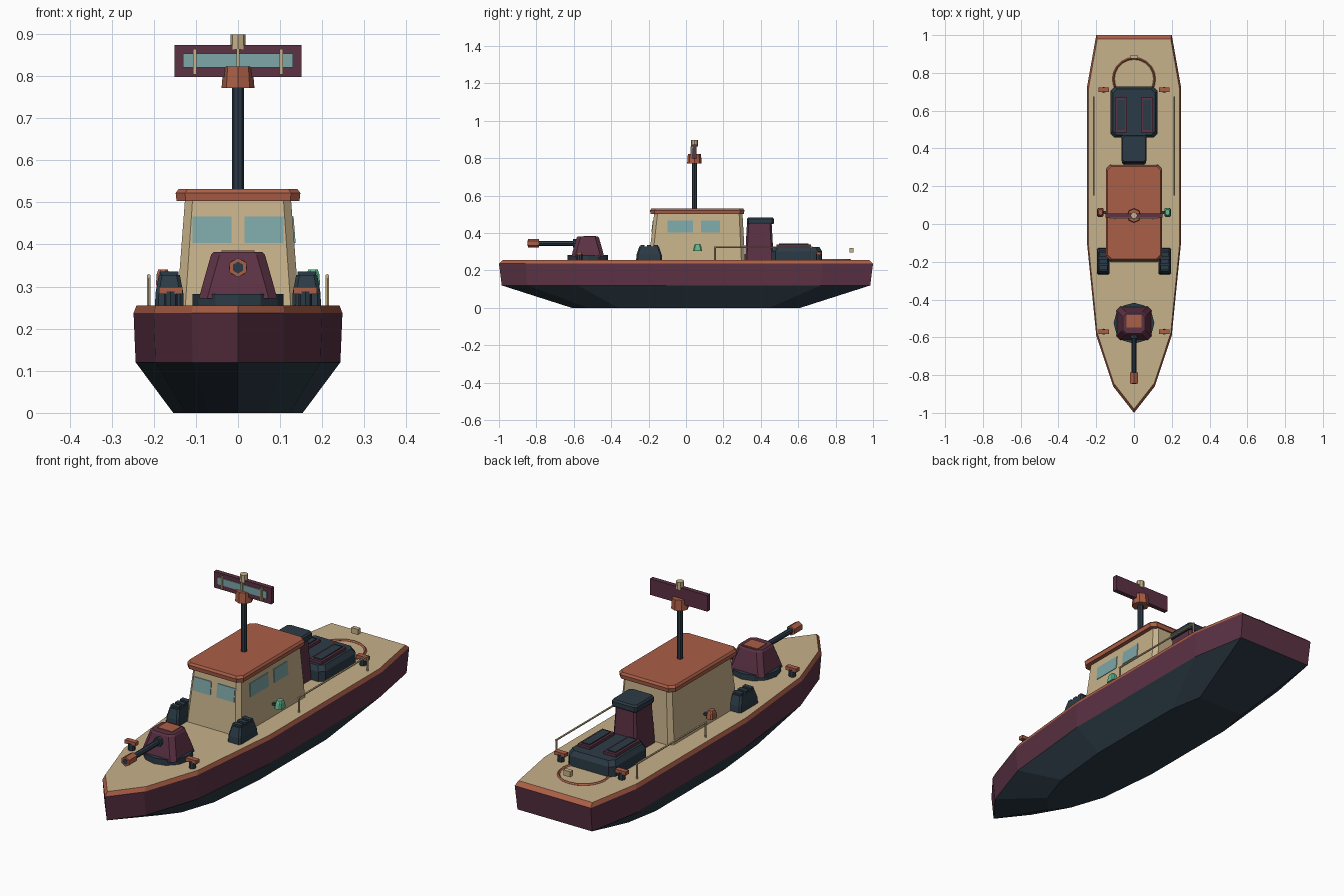
import bpy, bmesh, math
from mathutils import Vector, Matrix

cube = bpy.data.objects.get("Cube")
if cube:
    bpy.data.objects.remove(cube, do_unlink=True)


def material(name, *srgb):
    col = [(c / 255 / 12.92 if c < 11 else ((c / 255 + 0.055) / 1.055) ** 2.4) for c in srgb] + [1]
    m = bpy.data.materials.new(name)
    m.use_nodes = True
    m.diffuse_color = col
    m.node_tree.nodes["Principled BSDF"].inputs["Base Color"].default_value = col
    return m


TAN = material("sand tan", 199, 178, 138)
ORANGE = material("rust orange", 170, 94, 70)
MAROON = material("dark maroon", 92, 50, 68)
NAVY = material("dark navy", 44, 59, 70)
TEAL = material("glass teal", 126, 167, 168)
GREEN = material("lamp green", 100, 188, 145)


def finish(name, bm, mats):
    bmesh.ops.recalc_face_normals(bm, faces=bm.faces)
    me = bpy.data.meshes.new(name)
    bm.to_mesh(me)
    bm.free()
    ob = bpy.data.objects.new(name, me)
    bpy.context.collection.objects.link(ob)
    for m in mats:
        me.materials.append(m)
    return ob


def loft(name, rings, mats, bands=None, top=0):
    """Skin between equal-length rings; bands gives a material slot per band."""
    bm = bmesh.new()
    vs = [[bm.verts.new(p) for p in ring] for ring in rings]
    n = len(vs[0])
    for k in range(len(vs) - 1):
        for i in range(n):
            j = (i + 1) % n
            f = bm.faces.new((vs[k][i], vs[k][j], vs[k + 1][j], vs[k + 1][i]))
            f.material_index = bands[k] if bands else 0
    bm.faces.new(vs[0][::-1])
    bm.faces.new(vs[-1]).material_index = top
    return finish(name, bm, mats)


def rect(cx, cy, hx, hy, z, c):
    """Rectangle with chamfered corners at height z."""
    pts = [(hx, c - hy), (hx, hy - c), (hx - c, hy), (c - hx, hy),
           (-hx, hy - c), (-hx, c - hy), (c - hx, -hy), (hx - c, -hy)]
    return [(cx + x, cy + y, z) for x, y in pts]


def block(name, x, y, layers, mat, c=0.01):
    """Stack of chamfered rectangles: (half x, half y, z) per layer."""
    return loft(name, [rect(x, y, hx, hy, z, c) for hx, hy, z in layers], [mat])


def box(name, x, y, z0, z1, hx, hy, mat):
    bm = bmesh.new()
    bmesh.ops.create_cube(bm, size=1, matrix=Matrix.Translation((x, y, (z0 + z1) / 2))
                          @ Matrix.Diagonal((2 * hx, 2 * hy, z1 - z0, 1)))
    return finish(name, bm, [mat])


def rod(name, a, b, r1, mat, sides=8, r2=None):
    a, b = Vector(a), Vector(b)
    bm = bmesh.new()
    turn = (b - a).to_track_quat('Z', 'Y').to_matrix().to_4x4()
    bmesh.ops.create_cone(bm, cap_ends=True, segments=sides, radius1=r1,
                          radius2=r1 if r2 is None else r2, depth=(b - a).length,
                          matrix=Matrix.Translation((a + b) / 2) @ turn)
    return finish(name, bm, [mat])


def plate(name, corners, out, mat):
    off = Vector(out) * 0.003
    return loft(name, [[Vector(p) - off for p in corners], [Vector(p) + off for p in corners]], [mat])


# Hull with coloured bands and deck
side = [(0.11, -0.86), (0.20, -0.59), (0.248, -0.11), (0.248, 0.73), (0.20, 1.0)]
outline = [(0, -1.0)] + side + [(-x, y) for x, y in reversed(side)]
profile = [(0.62, 0.61, 0), (0.98, 0.985, 0.12), (1, 1, 0.237), (0.972, 0.98, 0.255)]
loft("hull", [[(x * sx, y * sy, z) for x, y in outline] for sx, sy, z in profile],
     [NAVY, MAROON, ORANGE, TAN], bands=[0, 1, 2], top=3)

# Cabin and roof
Z0, Z1 = 0.255, 0.505
loft("cabin", [rect(0, 0.058, 0.145, 0.258, Z0, 0.02), rect(0, 0.066, 0.126, 0.236, Z1, 0.018)], [TAN])
block("cabin_roof", 0, 0.06, [(0.146, 0.25, 0.503), (0.148, 0.252, 0.522), (0.141, 0.245, 0.532)], ORANGE, 0.022)


def wall(z, low, high):
    return low + (high - low) * (z - Z0) / (Z1 - Z0)


WB, WT = 0.403, 0.466
for s, label in ((-1, "right"), (1, "left")):
    a, b = s * 0.016, s * 0.108
    yb, yt = wall(WB, -0.2, -0.17), wall(WT, -0.2, -0.17)
    plate(label + "_front_window", [(a, yb, WB), (b, yb, WB), (b, yt, WT), (a, yt, WT)], (0, -1, 0), TEAL)
xb, xt = wall(WB, 0.145, 0.126), wall(WT, 0.145, 0.126)
for i, (a, b) in enumerate(((-0.10, 0.037), (0.08, 0.183))):
    plate(f"side_window_{i}", [(xb, a, WB), (xb, b, WB), (xt, b, WT), (xt, a, WT)], (1, 0, 0), TEAL)

# Mast, radar panel and cap
MY = 0.045
rod("mast", (0, MY, 0.52), (0, MY, 0.78), 0.014, NAVY)
rod("mast_collar", (0, MY, 0.772), (0, MY, 0.822), 0.039, ORANGE, 8, 0.035)
box("radar_panel", 0, MY, 0.797, 0.873, 0.151, 0.011, MAROON)
box("radar_screen", 0, MY - 0.012, 0.82, 0.853, 0.13, 0.003, TEAL)
for x in (-0.103, 0, 0.103):
    box("radar_clip", x, MY - 0.016, 0.804, 0.864, 0.004, 0.004, TAN)
rod("mast_cap", (0, MY, 0.863), (0, MY, 0.898), 0.018, TAN)

# Gun turret on the foredeck
TY = -0.525
rod("turret_base", (0, TY, 0.25), (0, TY, 0.282), 0.108, NAVY, 12)
block("turret", 0, TY, [(0.093, 0.088, 0.272), (0.084, 0.08, 0.305), (0.064, 0.06, 0.375), (0.058, 0.054, 0.382)], MAROON, 0.02)
box("turret_hatch", 0, TY + 0.01, 0.378, 0.385, 0.039, 0.034, ORANGE)
rod("gun_mantlet", (0, -0.575, 0.345), (0, -0.605, 0.345), 0.022, NAVY)
rod("gun_barrel", (0, -0.56, 0.345), (0, -0.80, 0.345), 0.013, NAVY)
rod("gun_muzzle", (0, -0.785, 0.345), (0, -0.845, 0.345), 0.023, ORANGE, 6)
rod("muzzle_bore", (0, -0.84, 0.345), (0, -0.848, 0.345), 0.014, NAVY, 6)

# Funnel and engine housing
block("funnel", 0, 0.392, [(0.064, 0.077, Z0), (0.054, 0.066, 0.455)], MAROON)
block("funnel_cap", 0, 0.398, [(0.062, 0.07, 0.448), (0.066, 0.073, 0.456), (0.066, 0.073, 0.474), (0.06, 0.067, 0.482)], NAVY)
block("engine_housing", 0, 0.592, [(0.125, 0.135, Z0), (0.125, 0.135, 0.302), (0.112, 0.122, 0.325)], NAVY, 0.022)

# Parts that repeat on both sides
for s, label in ((-1, "right_"), (1, "left_")):
    box(label + "engine_frame", s * 0.068, 0.577, 0.32, 0.338, 0.032, 0.092, MAROON)
    box(label + "engine_grille", s * 0.068, 0.577, 0.33, 0.343, 0.021, 0.079, NAVY)

    x = s * 0.163
    block(label + "deck_vent", x, -0.197, [(0.034, 0.07, Z0), (0.033, 0.067, 0.285), (0.025, 0.053, 0.327)], NAVY, 0.008)
    for y in (-0.232, -0.197, -0.162):
        box(label + "vent_rib", x, y, 0.32, 0.336, 0.022, 0.011, NAVY)

    for y in (-0.57, 0.71):
        rod(label + "bollard_post", (s * 0.16, y, 0.25), (s * 0.16, y, 0.288), 0.016, NAVY)
        box(label + "bollard_bar", s * 0.16, y, 0.282, 0.299, 0.028, 0.012, ORANGE)

    rx = s * 0.212
    rod(label + "rail", (rx, 0.15, 0.325), (rx, 0.675, 0.325), 0.0045, TAN, 6)
    for y in (0.155, 0.67):
        rod(label + "rail_post", (rx, y, 0.25), (rx, y, 0.327), 0.0045, TAN, 6)

    block(label + "navigation_lamp", s * 0.178, 0.062, [(0.017, 0.024, 0.303), (0.015, 0.019, 0.33), (0.011, 0.014, 0.341)],
          GREEN if s > 0 else ORANGE, 0.006)
    box(label + "lamp_bracket", s * 0.152, 0.062, 0.308, 0.318, 0.016, 0.008, NAVY)

# Aft deck ring and stern lamp
bpy.ops.mesh.primitive_torus_add(location=(0, 0.768, 0.256), major_radius=0.109, minor_radius=0.006,
                                 major_segments=20, minor_segments=4)
ring = bpy.context.object
ring.name = "deck_ring"
ring.data.materials.append(ORANGE)
box("stern_lamp", 0, 0.885, 0.295, 0.321, 0.018, 0.01, TAN)
